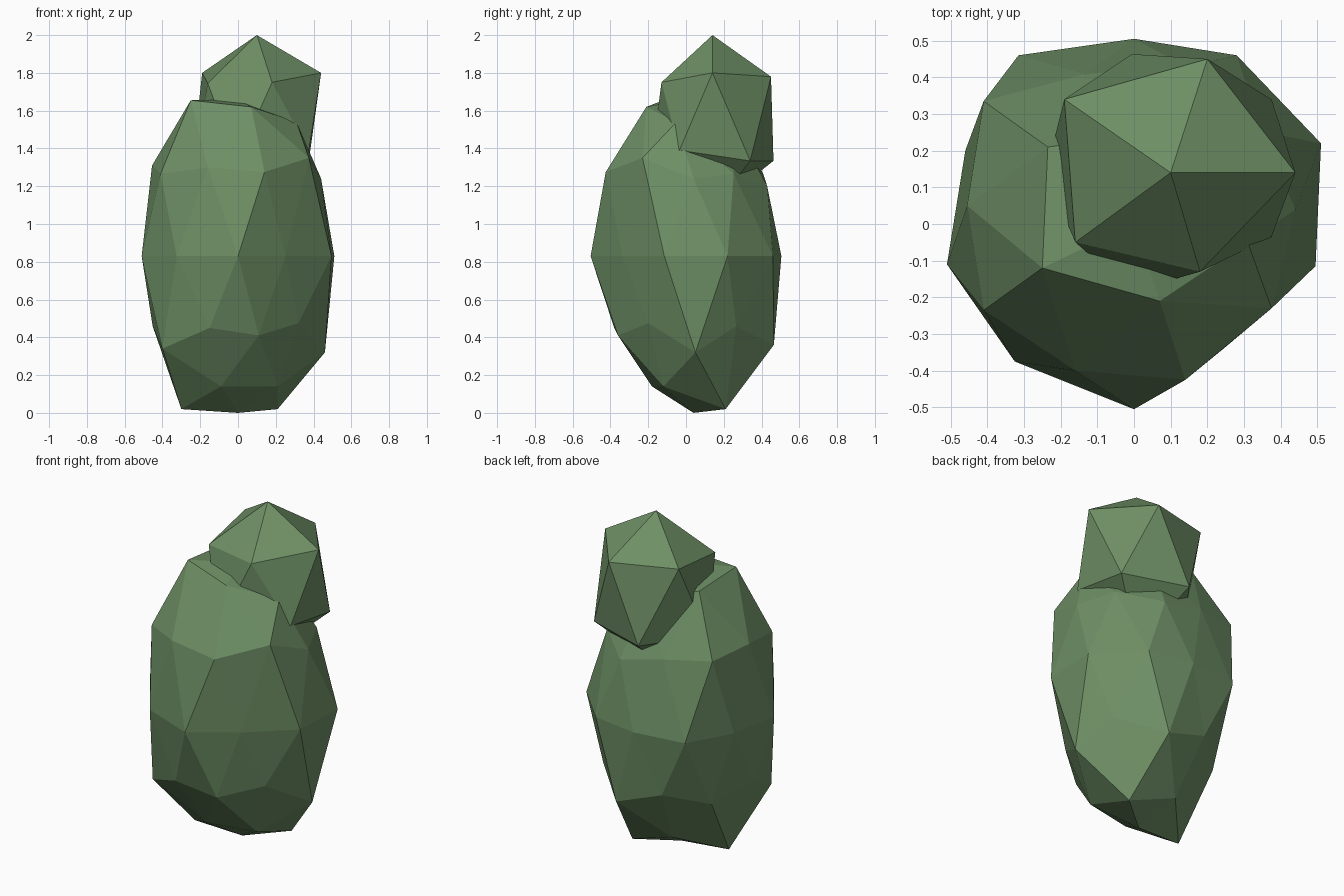
import bpy
import bmesh
from mathutils import Vector

default_cube = bpy.data.objects.get("Cube")
if default_cube:
    bpy.data.objects.remove(default_cube, do_unlink=True)


def make_material(name, colour):
    material = bpy.data.materials.new(name)
    material.use_nodes = True
    material.diffuse_color = colour
    shader = material.node_tree.nodes["Principled BSDF"]
    shader.inputs["Base Color"].default_value = colour
    shader.inputs["Roughness"].default_value = 0.9
    return material


def make_clump(name, detail, centre, radii, corners, material):
    """Stretched icosphere whose nearest corners are pulled to irregular places."""
    mesh = bpy.data.meshes.new(name)
    bm = bmesh.new()
    bmesh.ops.create_icosphere(bm, subdivisions=detail, radius=1)
    bmesh.ops.scale(bm, vec=radii, verts=bm.verts)
    bmesh.ops.translate(bm, vec=centre, verts=bm.verts)

    # Match against the regular shape, so earlier pulls do not affect later ones
    regular = [(vert, vert.co.copy()) for vert in bm.verts]
    for corner in map(Vector, corners):
        nearest = min(regular, key=lambda pair: (pair[1] - corner).length)
        nearest[0].co = corner

    bmesh.ops.recalc_face_normals(bm, faces=bm.faces)
    for face in bm.faces:
        face.smooth = False
    bm.to_mesh(mesh)
    bm.free()
    mesh.materials.append(material)
    clump = bpy.data.objects.new(name, mesh)
    bpy.context.collection.objects.link(clump)
    return clump


leaf_green = make_material("leaf green", (0.155, 0.275, 0.13, 1))

# Tall faceted lower clump
shoulder_corners = [
    (-.25, -.12, 1.655), (.07, -.21, 1.62), (.31, -.05, 1.54), (-.235, .21, 1.63),
    (.375, -.23, 1.35), (.14, -.425, 1.275), (-.16, -.4, 1.3), (-.41, -.235, 1.265),
    (-.455, .05, 1.31), (.44, .04, 1.24), (-.41, .335, 1.3),
]
waist_corners = [
    (.51, .22, .83), (.28, .46, .83), (-.315, .46, .83), (-.46, .2, .83),
    (-.51, -.11, .83), (-.325, -.375, .83), (.25, -.335, .83), (.495, -.115, .83),
]
foot_corners = [
    (.46, .05, .32), (.14, .465, .36), (-.4, -.24, .34), (-.15, -.38, .45),
    (.11, -.36, .41), (.32, -.2, .475), (0, .04, 0),
    (.21, .21, .02), (-.3, .02, .02), (-.09, -.18, .14), (.21, -.12, .14),
]
make_clump("bush_lower_clump", 2, (0, 0, .83), (.505, .505, .83),
           shoulder_corners + waist_corners + foot_corners, leaf_green)

# Small chunky clump leaning back on top
crown_corners = [
    (.1, .14, 2), (-.19, .34, 1.8), (.2, .45, 1.78), (.44, .14, 1.8),
    (.18, -.13, 1.75), (-.16, -.05, 1.745), (.375, -.035, 1.39),
]
make_clump("bush_upper_clump", 1, (.1, .14, 1.54), (.38, .38, .46),
           crown_corners, leaf_green)
